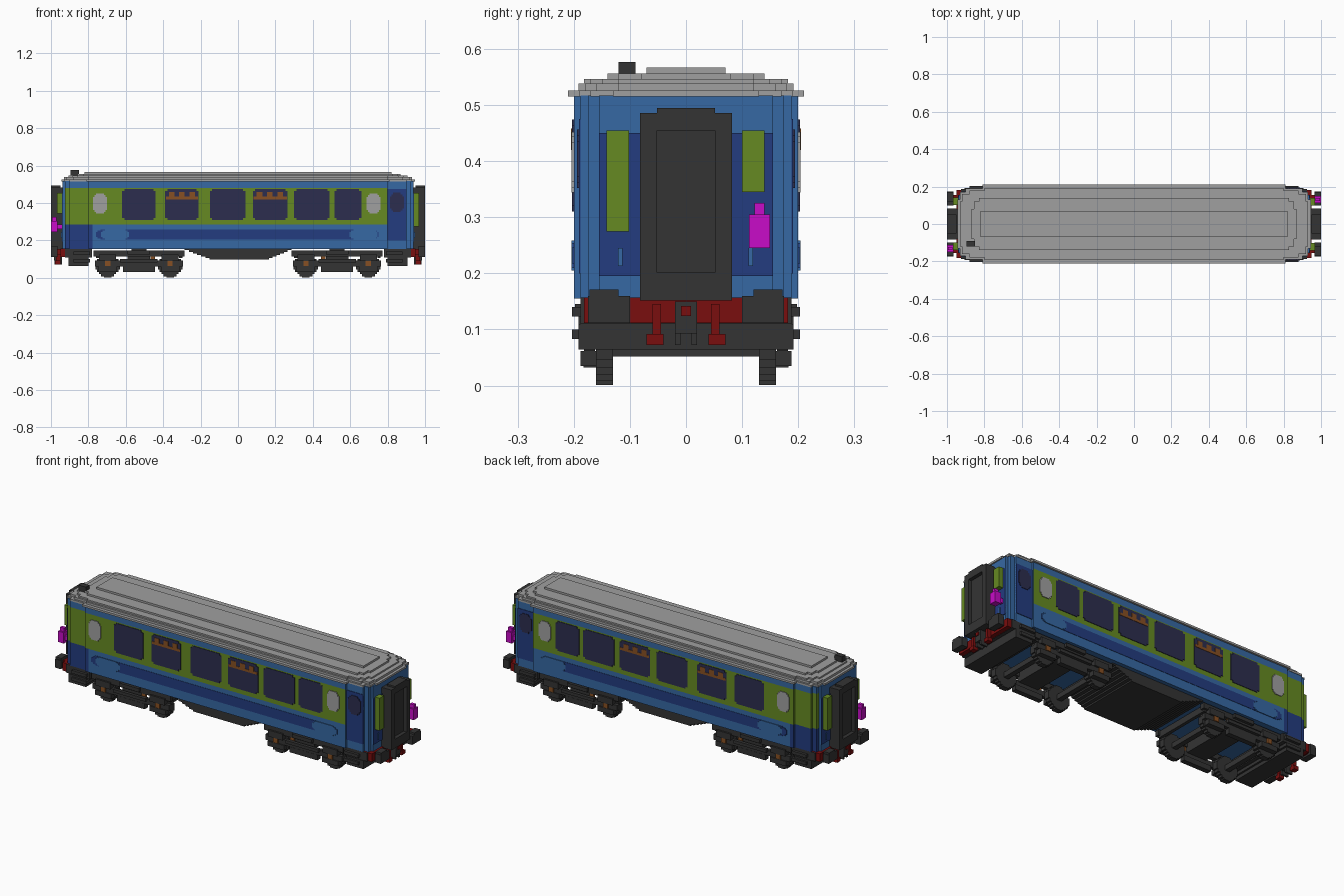
import bpy, bmesh
from mathutils import Vector

cube = bpy.data.objects.get("Cube")
if cube:
    bpy.data.objects.remove(cube, do_unlink=True)


def material(name, rgb):
    lin = [((c / 255 + 0.055) / 1.055) ** 2.4 if c > 10 else c / 255 / 12.92 for c in rgb]
    m = bpy.data.materials.new(name)
    m.use_nodes = True
    m.diffuse_color = (*lin, 1)
    bsdf = m.node_tree.nodes["Principled BSDF"]
    bsdf.inputs["Base Color"].default_value = (*lin, 1)
    bsdf.inputs["Roughness"].default_value = 0.8
    return m


BLUE = material("coach blue", (54, 104, 163))
NAVY = material("navy", (35, 60, 128))
GREEN = material("leaf green", (102, 138, 34))
GREY = material("light grey", (160, 160, 160))
DARK = material("dark grey", (52, 52, 52))
RED = material("deep red", (122, 14, 14))
PINK = material("magenta", (200, 12, 200))
GLASS = material("dark glass", (44, 45, 78))
BROWN = material("brown", (135, 80, 35))


def stairs(steps, cu=0, cv=0):
    """Outline with stepped corners; half widths shrink as half heights grow."""
    q = []
    for i, (a, b) in enumerate(steps):
        q.append((a, b))
        if i + 1 < len(steps):
            q.append((steps[i + 1][0], b))
    pts = q + [(-a, b) for a, b in reversed(q)]
    pts += [(-a, -b) for a, b in q] + [(a, -b) for a, b in reversed(q)]
    return [(cu + a, cv + b) for a, b in pts]


AXES = {"z": lambda u, v, w: (u, v, w),
        "y": lambda u, v, w: (u, w, v),
        "x": lambda u, v, w: (w, u, v)}


def add_prism(bm, outline, lo, hi, axis="z", sx=1, sy=1):
    rings = []
    for w in (lo, hi):
        ring = []
        for u, v in outline:
            x, y, z = AXES[axis](u, v, w)
            ring.append(bm.verts.new((x * sx, y * sy, z)))
        rings.append(ring)
    n = len(outline)
    bm.faces.new(rings[0])
    bm.faces.new(rings[1])
    for i in range(n):
        j = (i + 1) % n
        bm.faces.new((rings[0][i], rings[0][j], rings[1][j], rings[1][i]))


def finish(bm, name, mats):
    bmesh.ops.recalc_face_normals(bm, faces=bm.faces[:])
    me = bpy.data.meshes.new(name)
    bm.to_mesh(me)
    bm.free()
    for m in mats:
        me.materials.append(m)
    ob = bpy.data.objects.new(name, me)
    bpy.context.collection.objects.link(ob)
    return ob


def prism(name, mat, outline, lo, hi, axis="z", signs=((1, 1),)):
    bm = bmesh.new()
    for sx, sy in signs:
        add_prism(bm, outline, lo, hi, axis, sx, sy)
    return finish(bm, name, [mat])


def boxes(name, mat, items, signs=((1, 1),)):
    bm = bmesh.new()
    for x0, x1, y0, y1, z0, z1 in items:
        for sx, sy in signs:
            add_prism(bm, [(x0, y0), (x1, y0), (x1, y1), (x0, y1)], z0, z1, "z", sx, sy)
    return finish(bm, name, [mat])


SIDES = ((1, 1), (1, -1))
ENDS = ((1, 1), (-1, 1))
TURN = ((1, 1), (-1, -1))
ALL = SIDES + ((-1, 1), (-1, -1))

# Body shell, with the green band and navy end coloured by position
bm = bmesh.new()
add_prism(bm, stairs([(.938, .155), (.925, .175), (.90, .188), (.80, .20)]), .155, .517)
for co, no in (((0, 0, .285), (0, 0, 1)), ((0, 0, .48), (0, 0, 1)), ((-.778, 0, 0), (1, 0, 0))):
    bmesh.ops.bisect_plane(bm, geom=bm.verts[:] + bm.edges[:] + bm.faces[:],
                           plane_co=Vector(co), plane_no=Vector(no))
bm.normal_update()
for f in bm.faces:
    c = f.calc_center_median()
    if abs(f.normal.z) < .5 and abs(c.x) < .93 and c.x < .79:
        if .285 < c.z < .48:
            f.material_index = 1
        elif c.z < .285 and c.x < -.778:
            f.material_index = 2
finish(bm, "body", [BLUE, GREEN, NAVY])

# Stepped roof and chimney
roof = [(.515, .526, [(.945, .13), (.93, .17), (.90, .19), (.81, .21)]),
        (.526, .538, [(.93, .12), (.92, .16), (.88, .18), (.80, .192)]),
        (.538, .546, [(.905, .12), (.885, .15), (.86, .17), (.80, .182)]),
        (.546, .556, [(.87, .08), (.855, .12), (.83, .14)]),
        (.556, .567, [(.82, .07)])]
for i, (lo, hi, steps) in enumerate(roof):
    prism(f"roof_layer_{i + 1}", GREY, stairs(steps), lo, hi)
boxes("chimney", DARK, [(-.895, -.85, -.12, -.09, .54, .577)])

# Side windows, luggage racks and oval windows
windows = [(-.62, -.44), (-.39, -.21), (-.15, .04), (.08, .265), (.30, .49), (.515, .66)]
for i, (a, b) in enumerate(windows):
    h = (b - a) / 2
    prism(f"window_{i + 1}", GLASS, stairs([(h, .072), (h - .012, .082)], (a + b) / 2, .392),
          .195, .203, "y", SIDES)
    if i in (1, 3):
        rack = [(a + .004, b - .004, .20, .205, .420, .434)]
        rack += [(a + d, a + d + .03, .20, .205, .434, .458) for d in (.02, .075, .13)]
        boxes(f"luggage_rack_{i + 1}", BROWN, rack, SIDES)
for name, x in (("rear_oval_window", -.738), ("front_oval_window", .725)):
    prism(name, GREY, stairs([(.037, .035), (.03, .046), (.022, .054)], x, .398),
          .195, .204, "y", SIDES)

# Lower stripe and its blue end patches
prism("side_stripe", NAVY, stairs([(.755, .014), (.745, .022), (.73, .027)], -.005, .232),
      .196, .202, "y", SIDES)
for name, x in (("rear_stripe_patch", -.657), ("front_stripe_patch", .672)):
    prism(name, BLUE, stairs([(.075, .014), (.067, .022), (.055, .027)], x, .232),
          .197, .204, "y", SIDES)

# Side doors at one end
boxes("side_door", NAVY, [(.80, .90, .182, .191, .20, .475)], SIDES)
prism("door_window", GLASS, stairs([(.038, .032), (.03, .043), (.02, .052)], .85, .404),
      .185, .194, "y", SIDES)

# End wall panels, handrails and gangway
boxes("end_panel", NAVY, [(.933, .942, -.155, .155, .195, .45)], ENDS)
boxes("end_handle", BLUE, [(.94, .946, -.121, -.113, .213, .245),
                           (.94, .946, .111, .119, .213, .245)], TURN)
boxes("end_green_panels", GREEN, [(.94, .968, -.142, -.102, .275, .455),
                                  (.94, .968, .10, .14, .345, .455)], TURN)
boxes("gangway_back", DARK, [(.935, .98, -.08, .08, .152, .484)], ENDS)
boxes("gangway_frame", DARK, [(.95, 1, -.082, -.052, .152, .486),
                              (.95, 1, .052, .082, .152, .486),
                              (.95, 1, -.052, .052, .152, .202),
                              (.95, 1, -.052, .052, .455, .495)], ENDS)
boxes("tail_lamp", PINK, [(.965, 1, .112, .15, .245, .305),
                          (.97, .995, .122, .14, .305, .325),
                          (.938, .966, .122, .14, .26, .285)], TURN)

# Underframe: end blocks, red beams, buffers, coupling and hoses
boxes("end_underframe", DARK, [(.78, .925, -.188, .188, .11, .157),
                               (.80, .905, -.192, .192, .064, .11),
                               (.79, .88, -.203, .203, .083, .10),
                               (.79, .88, -.203, .203, .123, .14)], ENDS)
boxes("red_beam", RED, [(.90, .95, -.182, .182, .112, .157)], ENDS)
boxes("buffer_stem", RED, [(.94, .97, .12, .155, .122, .155)], ALL)
boxes("buffer", DARK, [(.965, 1, .10, .175, .112, .16),
                       (.965, 1, .12, .172, .16, .171)], ALL)
boxes("coupling", DARK, [(.94, .985, -.02, .02, .093, .15),
                         (.94, .98, -.02, -.010, .072, .093),
                         (.94, .98, .010, .02, .072, .093)], ENDS)
boxes("coupling_hook", RED, [(.98, .99, -.009, .009, .124, .142)], ENDS)
boxes("brake_hose", RED, [(.95, .972, .045, .06, .09, .145),
                          (.95, .978, .04, .07, .072, .092)], ALL)

# Stepped belly under the middle
belly = [(-.285 + i * .022, .285 - i * .02, -.178, .178, .148 - i * .0085, .157 - i * .0085)
         for i in range(7)]
boxes("belly", DARK, belly)

# Bogies
for side, s in (("rear", -1), ("front", 1)):
    c = .53 * s
    beams = [(c - .243, c + .243, .158, .182, .115, .145),
             (c - .235, c + .235, .162, .182, .062, .092),
             (c - .085, c + .085, .155, .183, .032, .062),
             (c - .06, c + .06, .18, .198, .125, .145),
             (c - .10, c + .10, .18, .198, .083, .10)]
    for w in (-.167, .167):
        beams += [(c + w - .05, c + w + .05, .16, .188, .035, .062),
                  (c + w - .045, c + w + .045, .16, .192, .09, .125)]
    boxes(f"{side}_bogie_side_frame", DARK, beams, SIDES)
    cross = [(c - .06, c + .06, -.17, .17, .085, .14),
             (c - .04, c + .04, -.04, .04, .13, .157)]
    for e in (-.23, .215):
        cross.append((c + e, c + e + .018, -.17, .17, .105, .14))
    for w in (-.167, .167):
        cross.append((c + w - .014, c + w + .014, -.14, .14, .052, .08))
    boxes(f"{side}_bogie_crossbars", DARK, cross)
    for label, w in (("outer", .167 * s), ("inner", -.167 * s)):
        prism(f"{side}_{label}_wheels", DARK,
              stairs([(.065, .02), (.058, .035), (.046, .046), (.035, .058), (.02, .065)],
                     c + w, .066), .13, .16, "y", SIDES)
        boxes(f"{side}_{label}_axle_box", BROWN,
              [(c + w - .014, c + w + .014, .17, .19, .064, .09)], SIDES)
    boxes(f"{side}_bogie_springs", BROWN,
          [(c - s * .075 - .012, c - s * .075 + .012, .165, .178, .092, .115)], SIDES)
